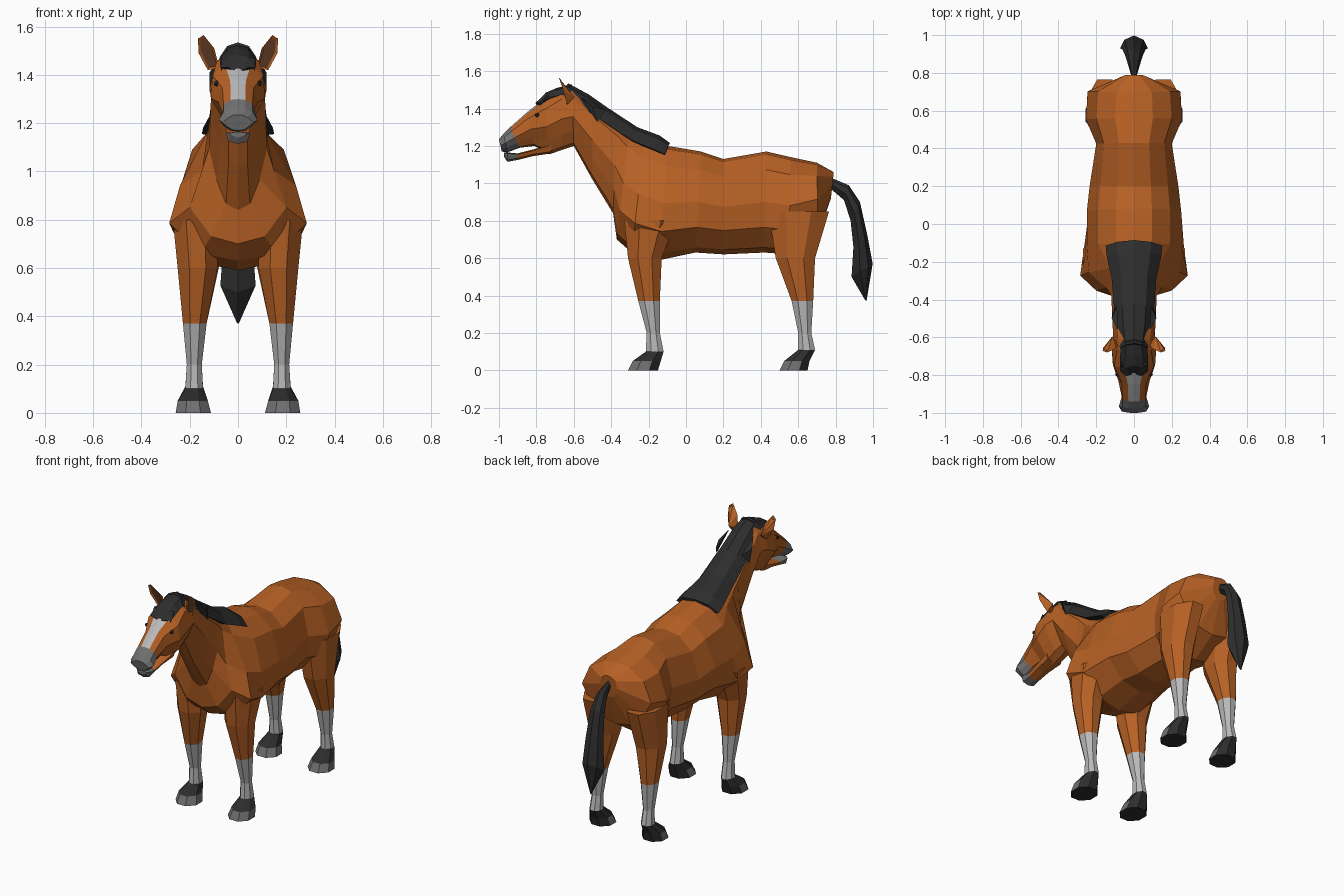
import bpy, bmesh, math
from mathutils import Vector

if "Cube" in bpy.data.objects:
    bpy.data.objects.remove(bpy.data.objects["Cube"])


def material(name, r, g, b):
    m = bpy.data.materials.new(name)
    m.diffuse_color = (r, g, b, 1)
    m.use_nodes = True
    m.node_tree.nodes["Principled BSDF"].inputs["Base Color"].default_value = m.diffuse_color
    return m


MATS = [material("chestnut_coat", .47, .118, .018), material("black_hair", .026, .026, .027),
        material("pale_marking", .48, .48, .48), material("grey_hoof_muzzle", .16, .16, .16),
        material("dark_inner_ear", .13, .05, .022)]
COAT, BLACK, PALE, GREY, EAR = range(5)


def finish(bm, name):
    bmesh.ops.recalc_face_normals(bm, faces=bm.faces)
    mesh = bpy.data.meshes.new(name)
    bm.to_mesh(mesh)
    bm.free()
    for m in MATS:
        mesh.materials.append(m)
    ob = bpy.data.objects.new(name, mesh)
    bpy.context.collection.objects.link(ob)
    return ob


def loft(name, rings, colour):
    """Skin closed rings; colour(ring, segment, centre) gives the material index."""
    bm = bmesh.new()
    rows = [[bm.verts.new(p) for p in ring] for ring in rings]
    n = len(rows[0])
    for i in range(len(rows) - 1):
        for j in range(n):
            k = (j + 1) % n
            f = bm.faces.new((rows[i][j], rows[i][k], rows[i + 1][k], rows[i + 1][j]))
            f.material_index = colour(i, j, f.calc_center_median())
    for i, row in ((-1, rows[0]), (len(rows), rows[-1])):
        f = bm.faces.new(row)
        f.material_index = colour(i, -1, f.calc_center_median())
    return finish(bm, name)


def mirrored(half):
    """Close a half outline whose first and last points lie on x = 0."""
    return half + [Vector((-p.x, p.y, p.z)) for p in half[-2:0:-1]]


# Body, neck and head: top y,z / bottom y,z / upper, middle, lower half widths
BODY = [
    (.79, 1.06, .775, .92, .05, .06, .05),
    (.70, 1.11, .705, .72, .19, .245, .19),
    (.56, 1.14, .55, .62, .20, .255, .235),
    (.43, 1.17, .42, .63, .16, .20, .195),
    (.20, 1.13, .20, .62, .18, .235, .22),
    (.08, 1.17, .05, .63, .19, .25, .24),
    (-.10, 1.20, -.14, .59, .19, .25, .265),
    (-.22, 1.255, -.29, .63, .125, .24, .285),
    (-.30, 1.305, -.37, .70, .11, .15, .20),
    (-.37, 1.35, -.39, .84, .11, .12, .09),
    (-.50, 1.44, -.50, 1.02, .10, .115, .07),
    (-.61, 1.515, -.60, 1.20, .085, .11, .075),
    (-.665, 1.51, -.66, 1.18, .09, .118, .085),
    (-.76, 1.45, -.73, 1.155, .105, .112, .07),
    (-.85, 1.38, -.81, 1.20, .065, .083, .05),
    (-.94, 1.30, -.89, 1.19, .06, .065, .05),
    (-.975, 1.265, -.955, 1.165, .06, .08, .06),
    (-1.0, 1.235, -.985, 1.17, .04, .065, .045)]


def body_ring(ty, tz, by, bz, wu, wm, wl):
    top, bot = Vector((0, ty, tz)), Vector((0, by, bz))
    prof = [(1, 0), (.97, .5 * wu), (.82, wu), (.5, wm), (.25, wl), (.05, .55 * wl), (0, 0)]
    return mirrored([bot.lerp(top, t) + Vector((x, 0, 0)) for t, x in prof])


def body_colour(i, j, c):
    if i >= 15:
        return GREY
    return PALE if i in (13, 14) and j in (0, 11) else COAT


loft("body_neck_head", [body_ring(*r) for r in BODY], body_colour)


# Diamond-like section used for jaw
def box_ring(y, z0, z1, w):
    return mirrored([Vector((0, y, z1)), Vector((w, y, z1 - .005)),
                     Vector((w * .8, y, z0 + .01)), Vector((0, y, z0))])


loft("lower_jaw", [box_ring(-.72, 1.16, 1.21, .06), box_ring(-.82, 1.145, 1.18, .05),
                   box_ring(-.90, 1.125, 1.16, .045), box_ring(-.955, 1.115, 1.165, .05),
                   box_ring(-.972, 1.14, 1.165, .035)],
     lambda i, j, c: GREY if c.y < -.9 else COAT)


# Mane and forelock: y, crest height, half width, drop of the edge
def mane_ring(y, z, w, drop):
    return mirrored([Vector((0, y, z)), Vector((w * .6, y - .01, z - drop * .25)),
                     Vector((w, y - .03, z - drop)), Vector((0, y - .02, z - drop - .02))])


MANE = [(-.085, 1.215, .15, .06), (-.14, 1.255, .145, .075), (-.26, 1.30, .118, .07),
        (-.42, 1.405, .105, .07), (-.52, 1.475, .095, .075), (-.63, 1.535, .075, .06)]
loft("mane", [mane_ring(*r) for r in MANE], lambda *a: BLACK)
FORELOCK = [(-.61, 1.53, .07, .05), (-.69, 1.51, .075, .05), (-.75, 1.485, .073, .055),
            (-.775, 1.445, .04, .015)]
loft("forelock", [mane_ring(*r) for r in FORELOCK], lambda *a: BLACK)


# Tail: outer y,z / inner y,z / half width
TAIL = [(.775, 1.03, .775, .97, .012), (.87, .99, .845, .91, .035), (.93, .90, .88, .80, .05),
        (.97, .72, .895, .66, .062), (.998, .57, .885, .50, .073), (.965, .37, .955, .38, .006)]


def tail_ring(oy, oz, iy, iz, w):
    out, inn = Vector((0, oy, oz)), Vector((0, iy, iz))
    return mirrored([out, out.lerp(inn, .2) + Vector((w * .7, 0, 0)),
                     out.lerp(inn, .6) + Vector((w, 0, 0)), inn])


loft("tail", [tail_ring(*r) for r in TAIL], lambda *a: BLACK)


# Legs: z / back-to-front span y0,y1 / sideways span x0,x1
FRONT = [(0, -.31, -.15, .112, .258), (.05, -.285, -.135, .125, .25), (.10, -.215, -.12, .145, .218),
         (.20, -.21, -.14, .15, .212), (.37, -.255, -.14, .13, .228), (.60, -.31, -.13, .085, .25),
         (.80, -.33, -.05, .08, .27)]
REAR = [(0, .50, .65, .112, .258), (.05, .525, .66, .125, .25), (.11, .60, .69, .145, .218),
        (.20, .60, .67, .15, .212), (.37, .565, .68, .13, .228), (.60, .48, .69, .08, .245),
        (.85, .44, .765, .06, .25)]


def leg_ring(z, y0, y1, x0, x1, side):
    pts = []
    for k in range(8):
        a = math.radians(22.5 + 45 * k)
        s = .5 / math.cos(math.radians(22.5))
        pts.append(Vector((side * ((x0 + x1) / 2 + (x1 - x0) * s * math.cos(a)),
                           (y0 + y1) / 2 + (y1 - y0) * s * math.sin(a), z)))
    return pts


def add_leg(name, rows, side):
    heel = rows[0][1] + .095

    def colour(i, j, c):
        if i < 0:
            return BLACK
        if i == 0:
            return GREY if c.y < heel else BLACK
        return BLACK if i == 1 else PALE if i < 4 else COAT
    loft(name, [leg_ring(*r, side) for r in rows], colour)


# Ears: outline x,y,z of the open front, closed to a point behind
EAR_RIM = [(.078, -.64, 1.43), (.125, -.635, 1.42), (.163, -.655, 1.49), (.166, -.672, 1.55),
           (.142, -.68, 1.565), (.098, -.66, 1.51)]


def add_ear(name, side):
    bm = bmesh.new()
    rim = [bm.verts.new((side * x, y, z)) for x, y, z in EAR_RIM]
    back = bm.verts.new((side * .115, -.595, 1.46))
    front = bm.faces.new(rim)
    for k in range(6):
        bm.faces.new((rim[k], rim[(k + 1) % 6], back))
    bmesh.ops.recalc_face_normals(bm, faces=bm.faces)
    bmesh.ops.inset_region(bm, faces=[front], thickness=.01, depth=-.006)
    front.material_index = EAR
    finish(bm, name)


def add_spike(name, pts, side, mat):
    """Four-point solid for hair locks."""
    bm = bmesh.new()
    v = [bm.verts.new((side * x, y, z)) for x, y, z in pts]
    for a, b, c in ((0, 1, 2), (0, 1, 3), (1, 2, 3), (0, 2, 3)):
        bm.faces.new((v[a], v[b], v[c])).material_index = mat
    finish(bm, name)


def add_eye(name, side):
    bm = bmesh.new()
    bmesh.ops.create_icosphere(bm, subdivisions=1, radius=.013)
    bmesh.ops.translate(bm, verts=bm.verts, vec=(side * .088, -.795, 1.365))
    for f in bm.faces:
        f.material_index = BLACK
    finish(bm, name)


for tag, s in (("left", 1), ("right", -1)):
    add_leg("front_leg_" + tag, FRONT, s)
    add_leg("rear_leg_" + tag, REAR, s)
    add_ear("ear_" + tag, s)
    add_eye("eye_" + tag, s)
    add_spike("mane_lock_" + tag, [(.09, -.43, 1.39), (.085, -.56, 1.46), (.118, -.50, 1.41),
                                   (.117, -.475, 1.33)], s, BLACK)
    add_spike("forelock_lock_" + tag, [(.03, -.76, 1.47), (.07, -.745, 1.47), (.06, -.72, 1.46),
                                       (.07, -.785, 1.415)], s, BLACK)
